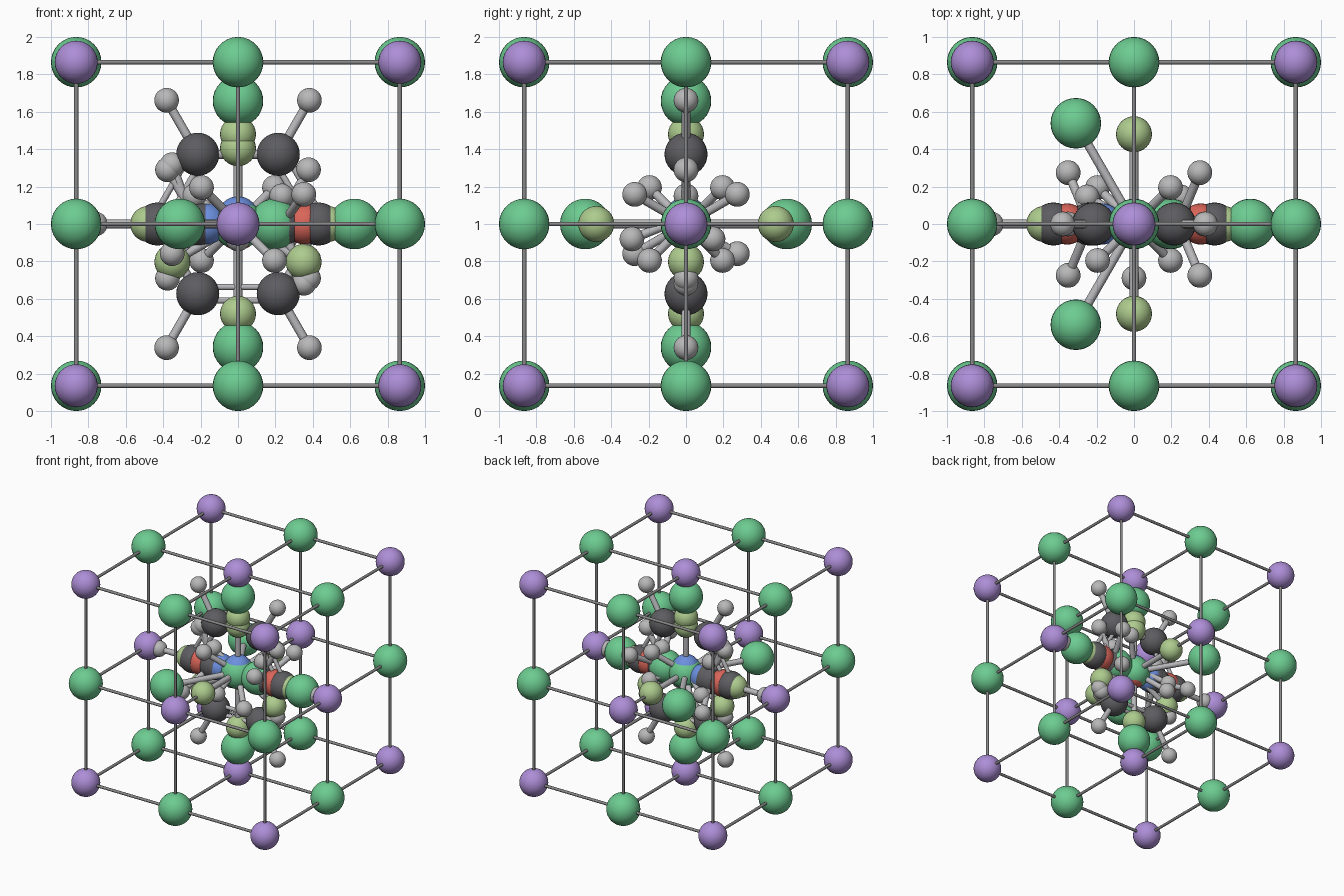
import bpy, bmesh, math
from mathutils import Vector, Matrix

if "Cube" in bpy.data.objects:
    bpy.data.objects.remove(bpy.data.objects["Cube"])

CENTRE = Vector((0, 0, 1))
A = 0.3085  # model units per angstrom


def material(name, rgb):
    m = bpy.data.materials.new(name)
    m.diffuse_color = (*rgb, 1)
    m.use_nodes = True
    m.node_tree.nodes["Principled BSDF"].inputs["Base Color"].default_value = m.diffuse_color
    return m


def finish(bm, name, mat):
    for f in bm.faces:
        f.smooth = len(f.verts) < 5  # stick caps stay flat
    me = bpy.data.meshes.new(name)
    bm.to_mesh(me)
    bm.free()
    me.materials.append(mat)
    return me


# One shared ball mesh per element: radius and colour
ELEMENTS = {
    "hydrogen": (0.066, (0.48, 0.48, 0.48)),
    "carbon": (0.115, (0.11, 0.11, 0.12)),
    "nitrogen": (0.11, (0.15, 0.28, 0.75)),
    "oxygen": (0.11, (0.70, 0.13, 0.10)),
    "fluorine": (0.096, (0.42, 0.60, 0.27)),
    "chlorine": (0.135, (0.15, 0.60, 0.28)),
    "sodium": (0.115, (0.42, 0.27, 0.68)),
    "sulfur": (0.12, (0.80, 0.70, 0.15)),
    "phosphorus": (0.12, (0.85, 0.45, 0.10)),
    "boron": (0.10, (0.80, 0.55, 0.50)),
}
BALLS = {}
for el, (r, rgb) in ELEMENTS.items():
    bm = bmesh.new()
    bmesh.ops.create_uvsphere(bm, u_segments=32, v_segments=16, radius=r)
    BALLS[el] = finish(bm, el + "_ball", material(el, rgb))
STICK = material("stick", (0.48, 0.48, 0.50))
LATTICE_STICK = material("lattice_stick", (0.25, 0.25, 0.25))


def place(name, me, loc=CENTRE):
    ob = bpy.data.objects.new(name, me)
    ob.location = loc
    bpy.context.collection.objects.link(ob)


def add_stick(bm, a, b, r):
    d = b - a
    rot = d.to_track_quat('Z', 'Y').to_matrix().to_4x4()
    bmesh.ops.create_cone(bm, cap_ends=True, segments=12, radius1=r, radius2=r,
                          depth=d.length,
                          matrix=Matrix.Translation((a + b) / 2) @ rot)


def molecule(name, atoms, bonds, radius=0.024, mat=STICK):
    """atoms: (element, position from centre); bonds: (i, j, order)."""
    pts = [Vector(p) for _, p in atoms]
    for (el, _), p in zip(atoms, pts):
        place(f"{name}_{el}", BALLS[el], CENTRE + p)
    bm = bmesh.new()
    for i, j, order in bonds:
        side = (pts[j] - pts[i]).cross(Vector((0, 1, 0))).normalized()
        r = radius if order == 1 else 0.017
        for k in range(order):
            off = side * 0.036 * (2 * k - order + 1) * (1 if order == 2 else 0.6)
            add_stick(bm, pts[i] + off, pts[j] + off, r)
    place(name + "_bonds", finish(bm, name + "_bonds", mat))


def star(name, middle, outer, order=1):
    molecule(name, [middle] + outer, [(0, i + 1, order) for i in range(len(outer))])


def polar(r, deg):
    t = math.radians(deg)
    return r * math.cos(t), r * math.sin(t)


# Salt lattice
S = 0.865
cells = [(x, y, z) for x in (-1, 0, 1) for y in (-1, 0, 1) for z in (-1, 0, 1)]
salt = [("sodium" if sum(c) % 2 else "chlorine", Vector(c) * S) for c in cells]
links = [(i, j, 1) for i, a in enumerate(cells) for j, b in enumerate(cells)
         if i < j and sum(abs(p - q) for p, q in zip(a, b)) == 1]
molecule("salt_lattice", salt, links, 0.012, LATTICE_STICK)

# Benzene ring in the xz plane with alternating double bonds
ring = []
for el, r in (("carbon", 1.395 * A), ("hydrogen", 2.475 * A)):
    for k in range(6):
        x, z = polar(r, 60 * k)
        ring.append((el, (x, 0, z)))
molecule("benzene", ring, [(k, (k + 1) % 6, 2 - k % 2) for k in range(6)]
         + [(k, k + 6, 1) for k in range(6)])

# Ethylene and staggered ethane, both along x
ethene = [("carbon", (-0.207, 0, 0)), ("carbon", (0.207, 0, 0))]
ethane = [("carbon", (-0.237, 0, 0)), ("carbon", (0.237, 0, 0))]
for s in (-1, 1):
    ethene += [("hydrogen", (s * 0.377, 0, z)) for z in (-0.29, 0.29)]
    for k in range(3):
        y, z = polar(0.317, -s * 90 + 120 * k)
        ethane.append(("hydrogen", (s * 0.352, y, z)))
molecule("ethylene", ethene, [(0, 1, 2), (0, 2, 1), (0, 3, 1), (1, 4, 1), (1, 5, 1)])
molecule("ethane", ethane, [(0, 1, 1)] + [(k // 3, k + 2, 1) for k in range(6)])

# Methane
q = 0.195
star("methane", ("carbon", (0, 0, 0)),
     [("hydrogen", (x * q, y * q, x * y * q)) for x in (-1, 1) for y in (-1, 1)])

# Ammonia and water
star("ammonia", ("nitrogen", (0, 0, 0.038)),
     [("hydrogen", (*polar(0.289, -90 + 120 * k), -0.08)) for k in range(3)])
star("water", ("oxygen", (0, 0, -0.03)),
     [("hydrogen", (s * 0.234, 0, 0.15)) for s in (-1, 1)])

# Linear molecules
star("carbon_dioxide", ("carbon", (0, 0, 0)),
     [("oxygen", (s * 0.358, 0, 0)) for s in (-1, 1)], 2)
star("nitrogen_gas", ("nitrogen", (-0.17, 0, 0)), [("nitrogen", (0.17, 0, 0))], 3)
star("hydrogen_chloride", ("chlorine", (0.195, 0, 0)), [("hydrogen", (-0.195, 0, 0))])

# Boron trifluoride in the xz plane
fluor = [polar(0.405, 90 + 120 * k) for k in range(3)]
star("boron_trifluoride", ("boron", (0, 0, 0)),
     [("fluorine", (x, 0, z)) for x, z in fluor])

# Sulfur hexafluoride
star("sulfur_hexafluoride", ("sulfur", (0, 0, 0)),
     [("fluorine", [s * 0.48 if i == k else 0 for i in range(3)])
      for k in range(3) for s in (-1, 1)])

# Phosphorus pentachloride
star("phosphorus_pentachloride", ("phosphorus", (0, 0, 0)),
     [("chlorine", (*polar(0.622, 120 * k), 0)) for k in range(3)]
     + [("chlorine", (0, 0, s * 0.658)) for s in (-1, 1)])
